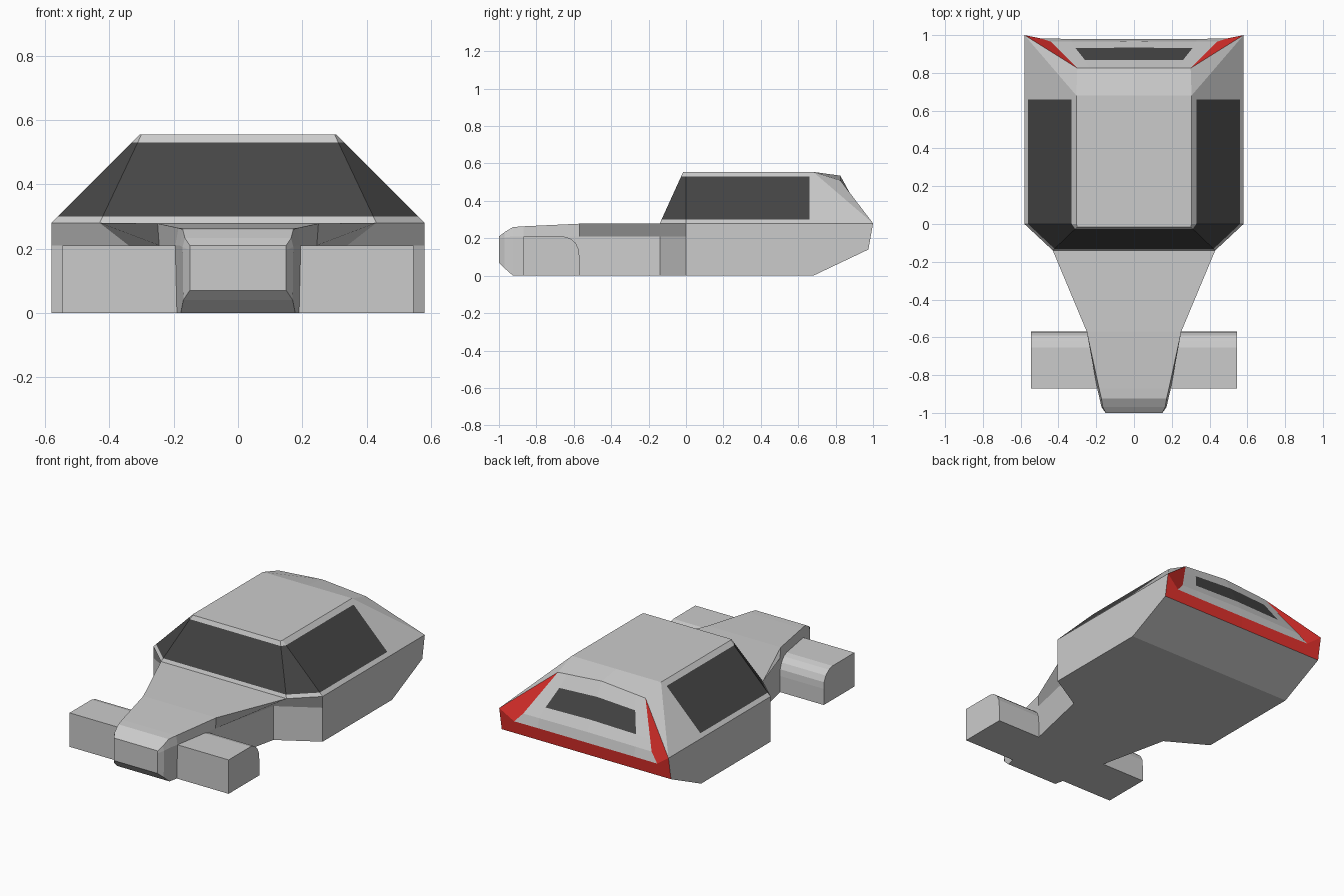
import bpy, bmesh
from mathutils import Vector as V

if "Cube" in bpy.data.objects:
    bpy.data.objects.remove(bpy.data.objects["Cube"])


def material(name, rgb):
    m = bpy.data.materials.new(name)
    m.diffuse_color = (*rgb, 1)
    m.use_nodes = True
    m.node_tree.nodes["Principled BSDF"].inputs["Base Color"].default_value = m.diffuse_color
    return m


GREY, GLASS, RED = 0, 1, 2
MATS = [None, material("dark_glass", (0.06, 0.06, 0.06)), material("red_trim", (0.75, 0.03, 0.025))]


def build(name, faces, mirror=True, coloured=False):
    """Mesh from (points, material index) faces, mirrored over x and welded."""
    bm = bmesh.new()
    for pts, mat in faces:
        for s in ((1, -1) if mirror else (1,)):
            f = bm.faces.new([bm.verts.new((p[0] * s, p[1], p[2])) for p in pts])
            f.material_index = mat
    bmesh.ops.remove_doubles(bm, verts=bm.verts, dist=1e-4)
    bmesh.ops.recalc_face_normals(bm, faces=bm.faces)
    me = bpy.data.meshes.new(name)
    bm.to_mesh(me)
    bm.free()
    if coloured:
        for m in MATS:
            me.materials.append(m)
    ob = bpy.data.objects.new(name, me)
    bpy.context.collection.objects.link(ob)
    return ob


def grid(rows, pick=lambda i, j: GREY):
    """Quads between successive rows of points."""
    return [([a[j], a[j + 1], b[j + 1], b[j]], pick(i, j))
            for i, (a, b) in enumerate(zip(rows, rows[1:])) for j in range(len(a) - 1)]


# Cabin: windscreen, corner glass and side glass rise from the belt line to the roof
belt = [V(p) for p in ((0, -.14, .28), (.43, -.14, .28), (.58, 0, .28), (.58, .66, .28))]
roof = [V(p) for p in ((0, -.015, .555), (.30, -.015, .555), (.305, 0, .555), (.305, .66, .555))]
rows = [[a.lerp(b, t) for a, b in zip(belt, roof)] for t in (0, .07, .91, 1)]
body = grid(rows, lambda i, j: GLASS if i == 1 else GREY)

# Rear quarters and roof
corner, low = V((.58, 1, .28)), V((.58, .975, .14))
bend, top = V((.305, .68, .555)), V((.30, .825, .51))
bend_c, top_c = V((0, .68, .555)), V((0, .825, .535))
body += [([r[3] for r in rows] + [bend, corner], GREY),
         ([bend, top, corner], GREY),
         (roof + [bend, bend_c], GREY),
         ([bend, top, top_c, bend_c], GREY)]

# Tail panel with rear window
foot, foot_c = V((.44, .965, .27)), V((0, .968, .275))
tail = []
for t, x in ((0, .33), (.24, .31), (.69, .26), (1, .235)):
    c, e = foot_c.lerp(top_c, t), foot.lerp(top, t)
    tail.append([c, c.lerp(e, x / e.x), e])
body += grid(tail, lambda i, j: GLASS if (i, j) == (1, 0) else GREY)

# Red corner pillars and bumper band around the tail
lip, lip_x, lip_c, low_c = V((.49, .982, .215)), V((.33, .98, .215)), V((0, .98, .215)), V((0, .975, .14))
pillar = [r[2] for r in tail]
body += [([corner, lip] + pillar, RED),
         ([lip_c, lip_x, tail[0][1], tail[0][0]], GREY),
         ([lip_x, lip, foot, tail[0][1]], GREY),
         ([low_c, low, corner, lip, lip_x, lip_c], RED)]

# Lower hull
b1, b2, b3 = V((.34, -.14, 0)), V((.58, 0, 0)), V((.58, .68, 0))
m1, m2 = V((.34, -.14, .21)), V((.58, 0, .21))
bc0, bc3 = V((0, -.14, 0)), V((0, .68, 0))
body += [([b1, b2, m2, m1], GREY),
         ([m1, m2, belt[2], belt[1]], GREY),
         ([b2, b3, low, corner, belt[3], belt[2], m2], GREY),
         ([b3, bc3, low_c, low], GREY),
         ([bc0, b1, b2, b3, bc3], GREY),
         ([bc0, b1, m1, belt[1], belt[0]], GREY)]
build("body", body, coloured=True)

# Nose: y, then (x, z) of top edge, shoulder and bottom edge
sections = [(-.14, (.43, .28), (.34, .21), (.34, 0)),
            (-.57, (.25, .278), (.245, .21), (.245, 0)),
            (-.87, (.185, .264), (.195, .21), (.19, 0)),
            (-.925, (.172, .26), (.182, .21), (.178, 0)),
            (-.97, (.165, .233), (.172, .205), (.17, .04)),
            (-1.0, (.15, .21), (.15, .195), (.15, .07))]
nose_rows = []
for y, *pts in sections:
    ring = [V((x, y, z)) for x, z in pts]
    nose_rows.append([V((0, y, ring[0].z))] + ring + [V((0, y, ring[-1].z))])
nose = grid(nose_rows) + [(nose_rows[0], GREY), (nose_rows[-1], GREY)]
build("nose", nose)

# Front wheel pods: rounded profile extruded sideways out of the nose
profile = [(-.87, 0), (-.87, .21), (-.655, .21), (-.62, .2), (-.59, .175), (-.573, .14), (-.57, .1), (-.57, 0)]
inner = [V((.12, y, z)) for y, z in profile]
outer = [V((.545, y, z)) for y, z in profile]
pod = grid([inner + inner[:1], outer + outer[:1]]) + [(inner, GREY), (outer, GREY)]
build("front_wheel_pods", pod)
